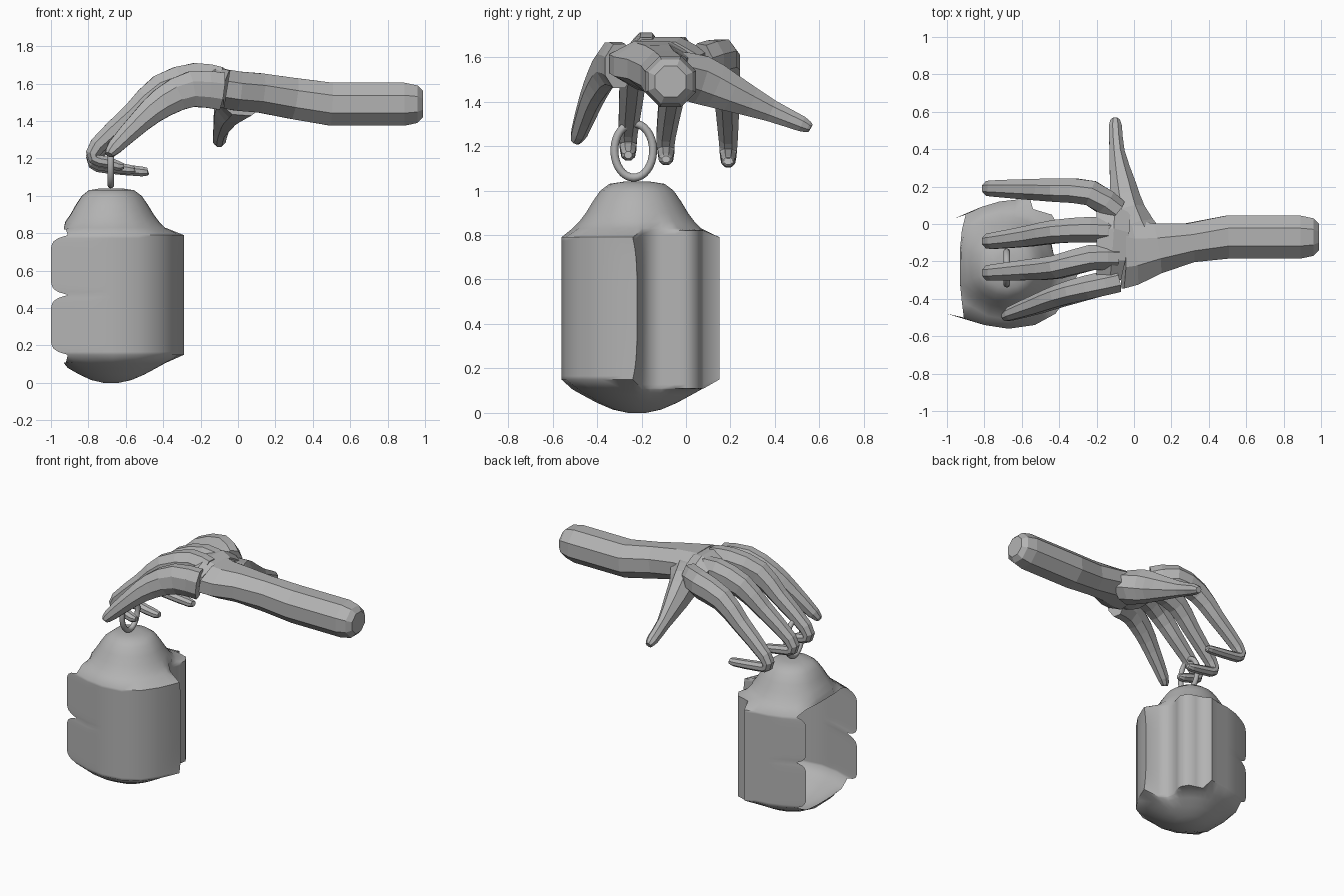
import bpy, bmesh, math
from mathutils import Vector

cube = bpy.data.objects.get("Cube")
if cube:
    bpy.data.objects.remove(cube, do_unlink=True)

grey = bpy.data.materials.new("stone grey")
grey.use_nodes = True
grey.diffuse_color = (0.45, 0.45, 0.45, 1)
grey.node_tree.nodes["Principled BSDF"].inputs["Base Color"].default_value = grey.diffuse_color


def finish(name, bm, smooth=False):
    bmesh.ops.recalc_face_normals(bm, faces=bm.faces)
    mesh = bpy.data.meshes.new(name)
    bm.to_mesh(mesh)
    bm.free()
    mesh.materials.append(grey)
    for p in mesh.polygons:
        p.use_smooth = smooth
    if smooth:
        mesh.set_sharp_from_angle(angle=math.radians(60))
    obj = bpy.data.objects.new(name, mesh)
    bpy.context.collection.objects.link(obj)
    return obj


def loft(bm, rings, closed=True):
    rows = [[bm.verts.new(p) for p in ring] for ring in rings]
    count = len(rows[0])
    for a, b in zip(rows, rows[1:]):
        for i in range(count if closed else count - 1):
            j = (i + 1) % count
            bm.faces.new((a[i], a[j], b[j], b[i]))
    return rows


def round_bends(stations):
    """Add a station midway along each span, on a smooth curve."""
    s = [Vector(p) for p in stations]
    out = [s[0]]
    for i in range(len(s) - 1):
        before, after = s[max(i - 1, 0)], s[min(i + 2, len(s) - 1)]
        out += [(9 * (s[i] + s[i + 1]) - before - after) / 16, s[i + 1]]
    return out


def tube(name, stations, side):
    """Eight-sided limb; stations are (x, y, z, half width, half height)."""
    points = [Vector(s[:3]) for s in stations]
    last = len(points) - 1
    rings = []
    for i, s in enumerate(stations):
        tangent = (points[min(i + 1, last)] - points[max(i - 1, 0)]).normalized()
        across = (side - tangent * side.dot(tangent)).normalized()
        up = tangent.cross(across)
        ring = []
        for k in range(8):
            a = math.pi * (k + 0.5) / 4
            offset = across * math.cos(a) * s[3] + up * math.sin(a) * s[4]
            ring.append(points[i] + offset / math.cos(math.pi / 8))
        rings.append(ring)
    bm = bmesh.new()
    rows = loft(bm, rings)
    bm.faces.new(rows[0])
    bm.faces.new(rows[-1])
    return finish(name, bm)


X, Y = Vector((1, 0, 0)), Vector((0, 1, 0))

# Forearm and back of the hand
tube("forearm", [
    (.99, -.07, 1.49, .07, .07), (.96, -.07, 1.49, .1, .1), (.89, -.07, 1.49, .115, .115),
    (.5, -.07, 1.49, .115, .115), (.3, -.1, 1.52, .105, .11), (.12, -.13, 1.55, .135, .105),
    (0, -.15, 1.56, .175, .105), (-.06, -.15, 1.57, .195, .105)], Y)
tube("palm", [(-.05, -.12, 1.57, .18, .1), (-.12, -.11, 1.58, .21, .11),
              (-.2, -.11, 1.58, .19, .08)], Y)

# Thumb
tube("thumb", round_bends([
    (.02, -.08, 1.53, .13, .1), (-.03, .06, 1.5, .09, .11), (-.06, .2, 1.44, .07, .085),
    (-.09, .38, 1.36, .04, .05), (-.1, .52, 1.3, .035, .035), (-.1, .56, 1.28, .02, .02)]), X)


# Three long fingers share one bend and fold back at the last joint
def folded_finger(name, root_y, bulge_y, knuckle_y, tip_y, lift, fold_x):
    middle_y = (knuckle_y + tip_y) / 2
    tube(name, round_bends([
        (-.1, root_y, 1.58 + lift, .065, .09), (-.23, bulge_y, 1.6 + lift, .068, .09),
        (-.41, knuckle_y, 1.55 + lift, .062, .08), (-.56, middle_y, 1.42 + lift, .055, .06),
        (-.75, tip_y, 1.25 + lift, .043, .045), (-.77, tip_y, 1.18 + lift, .038, .032),
        (-.7, tip_y, 1.16 + lift, .034, .03), (fold_x - .03, tip_y, 1.14 + lift, .03, .026),
        (fold_x, tip_y, 1.14 + lift, .017, .015)]), Y)


folded_finger("index_finger", .07, .165, .18, .19, -.01, -.48)
folded_finger("middle_finger", -.04, -.03, -.04, -.09, 0, -.55)
folded_finger("ring_finger", -.18, -.18, -.23, -.26, .02, -.61)
tube("little_finger", round_bends([
    (-.09, -.3, 1.56, .065, .1), (-.25, -.34, 1.57, .064, .095), (-.4, -.385, 1.5, .058, .08),
    (-.52, -.43, 1.4, .05, .06), (-.66, -.48, 1.26, .036, .04), (-.69, -.5, 1.22, .02, .02)]), Y)

# Hanging ring: an oval torus in the y-z plane
bm = bmesh.new()
loops = []
for i in range(33):
    a = 2 * math.pi * i / 32
    out = Vector((0, math.cos(a), math.sin(a)))
    centre = Vector((-.68, -.235 + .087 * math.cos(a), 1.18 + .122 * math.sin(a)))
    loops.append([centre + .018 * (out * math.cos(b) + X * math.sin(b))
                  for b in (2 * math.pi * k / 10 for k in range(10))])
loft(bm, loops)
bmesh.ops.remove_doubles(bm, verts=bm.verts, dist=.0005)
finish("hanging_ring", bm, True)

# Plan of the hanging body: front panel, recess, back panel, then the open mouth
FRONT = [(-.91, -.5), (-.8, -.54), (-.67, -.56), (-.53, -.54), (-.42, -.48), (-.35, -.38),
         (-.31, -.29), (-.29, -.24)]
RECESS = [(-.38, -.2), (-.43, -.16), (-.44, -.11), (-.42, -.05), (-.41, 0), (-.44, .05),
          (-.49, .065), (-.54, .08)]
BACK = [(-.56, .15), (-.63, .13), (-.72, .12), (-.82, .09), (-.9, .05)]
MOUTH = [(-.92, -.03), (-.93, -.13), (-.93, -.32), (-.92, -.42)]
WALL = FRONT + RECESS + BACK
CENTRE = Vector((-.68, -.22))


def edge_z(p, top):
    """The recess and mouth reach slightly further up and down than the panels."""
    if p in RECESS or p in MOUTH:
        return .82 if top else .11
    return .79 if top else .15


# Wall, with two rounded lobes along each edge of the mouth
bm = bmesh.new()
rings = []
for i in range(41):
    t = i / 40
    lobe = 1 - abs(2 * ((2 * t) % 1) - 1) ** 8
    ring = [Vector((*p, edge_z(p, False) * (1 - t) + edge_z(p, True) * t)) for p in WALL]
    ring[0] += Vector((-.09, .02, 0)) * lobe
    ring[-1] += Vector((-.06, -.02, 0)) * lobe
    ring[len(FRONT) - 1] += Vector((0, .02, 0)) * (1 - abs(2 * t - 1) ** 4)
    rings.append(ring)
loft(bm, rings, closed=False)


# Dome and bowl blend from the body plan to round
def cap(top, profile):
    plan = WALL + MOUTH
    rings = [[(*p, edge_z(p, top)) for p in plan]]
    for z, radius in profile:
        ring = []
        for p in plan:
            d = Vector(p) - CENTRE
            q = CENTRE + d.normalized() * min(radius, d.length)
            ring.append((q.x, q.y, z))
        rings.append(ring)
    bm.faces.new(loft(bm, rings)[-1])


cap(True, [(.83, .29), (.86, .26), (.9, .23), (.95, .2), (1, .165), (1.03, .125), (1.04, .06)])
cap(False, [(.105, .29), (.08, .245), (.045, .18), (.015, .11), (0, .04)])
bmesh.ops.remove_doubles(bm, verts=bm.verts, dist=.001)
finish("hanging_body", bm, True)
